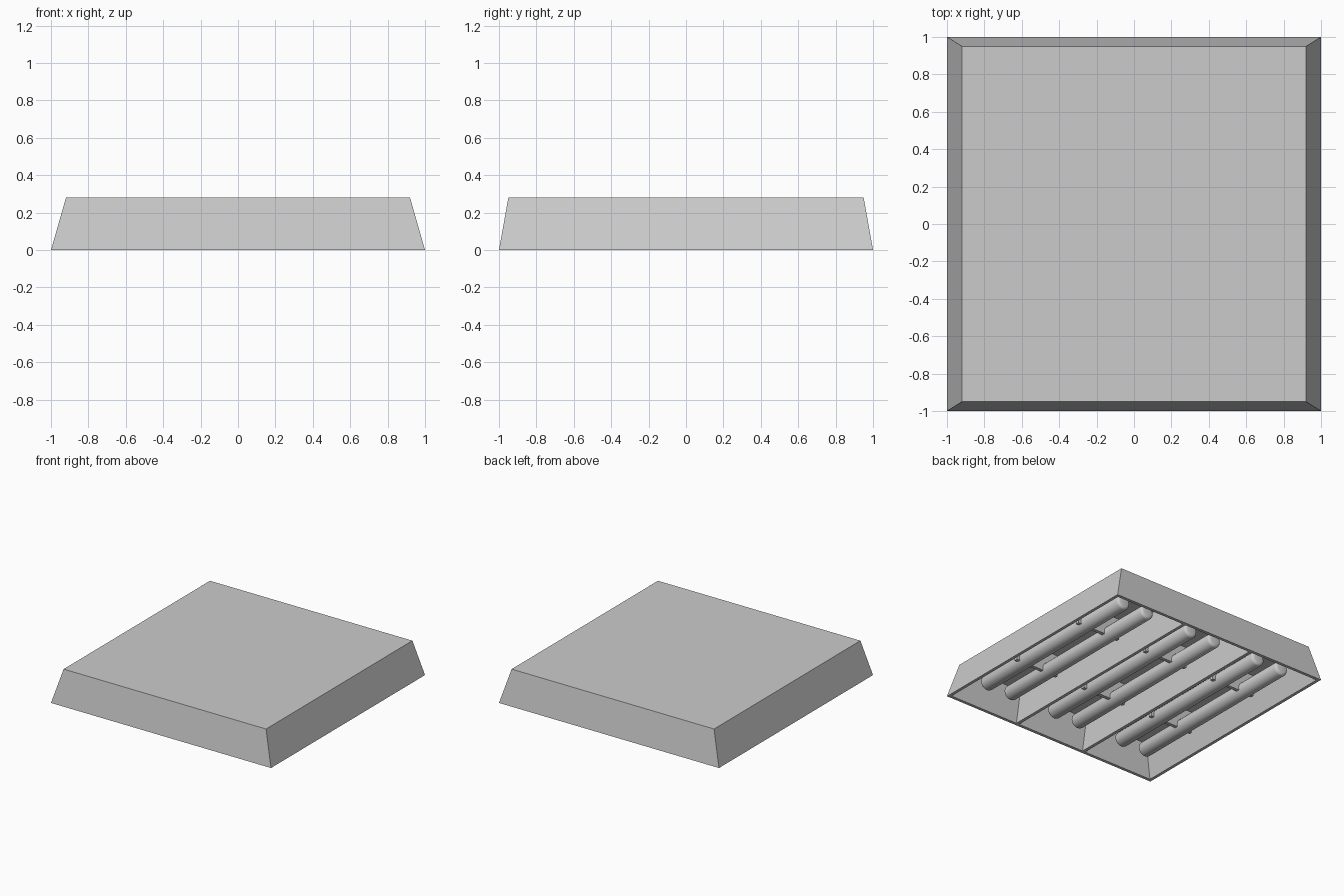
import bpy, bmesh, math
from mathutils import Matrix

if "Cube" in bpy.data.objects:
    bpy.data.objects.remove(bpy.data.objects["Cube"])


def finish(bm, name):
    bmesh.ops.recalc_face_normals(bm, faces=bm.faces)
    mesh = bpy.data.meshes.new(name)
    bm.to_mesh(mesh)
    bm.free()
    ob = bpy.data.objects.new(name, mesh)
    bpy.context.collection.objects.link(ob)
    return ob


def ring(bm, hx, hy, z, cx=0, cy=0):
    return [bm.verts.new((cx + sx * hx, cy + sy * hy, z))
            for sx, sy in ((-1, -1), (1, -1), (1, 1), (-1, 1))]


def bridge(bm, a, b):
    for i in range(4):
        j = (i + 1) % 4
        bm.faces.new((a[i], a[j], b[j], b[i]))


def block(name, cx, cy, bottom, top):
    """Tapered block; bottom and top are (half x, half y, z)."""
    bm = bmesh.new()
    a, b = ring(bm, *bottom, cx, cy), ring(bm, *top, cx, cy)
    bridge(bm, a, b)
    bm.faces.new(a)
    bm.faces.new(b)
    return finish(bm, name)


def tube(name, x, z, r, half):
    bm = bmesh.new()
    # domed tube from stacked rings along y
    bmesh.ops.create_cone(bm, cap_ends=True, segments=20, radius1=r, radius2=r,
                          depth=2 * half)
    rims = [e for e in bm.edges if abs(e.verts[0].co.z - e.verts[1].co.z) < 1e-5]
    bmesh.ops.bevel(bm, geom=rims, offset=0.022, segments=3, profile=0.5,
                    affect='EDGES')
    bm.transform(Matrix.Translation((x, 0, z)) @ Matrix.Rotation(math.pi / 2, 4, 'X'))
    ob = finish(bm, name)
    bpy.context.view_layer.objects.active = ob
    ob.select_set(True)
    bpy.ops.object.shade_smooth_by_angle(angle=math.radians(35))
    ob.select_set(False)
    return ob


# Housing: tapered tray, open underneath
bm = bmesh.new()
rings = [ring(bm, *p) for p in ((0.92, 0.95, 0.28), (1, 1, 0),
                                (0.975, 0.975, 0), (0.9, 0.928, 0.26))]
for a, b in zip(rings, rings[1:]):
    bridge(bm, a, b)
bm.faces.new(rings[0])
bm.faces.new(rings[-1])
finish(bm, "housing")

# Dividers between the three bays
for i, x in enumerate((-0.325, 0.325)):
    block(f"divider_{i}", x, 0, (0.013, 0.976, 0.0), (0.013, 0.929, 0.262))

# Lamp tubes in pairs, with two mounting clips per pair
for bay, cx in enumerate((-0.66, 0, 0.66)):
    for k, dx in enumerate((-0.115, 0.115)):
        tube(f"lamp_tube_{bay}_{k}", cx + dx, 0.105, 0.06, 0.81)
    for k, y in enumerate((-0.36, 0.36)):
        block(f"tube_clip_{bay}_{k}", cx, y, (0.2, 0.014, 0.085), (0.2, 0.014, 0.262))
